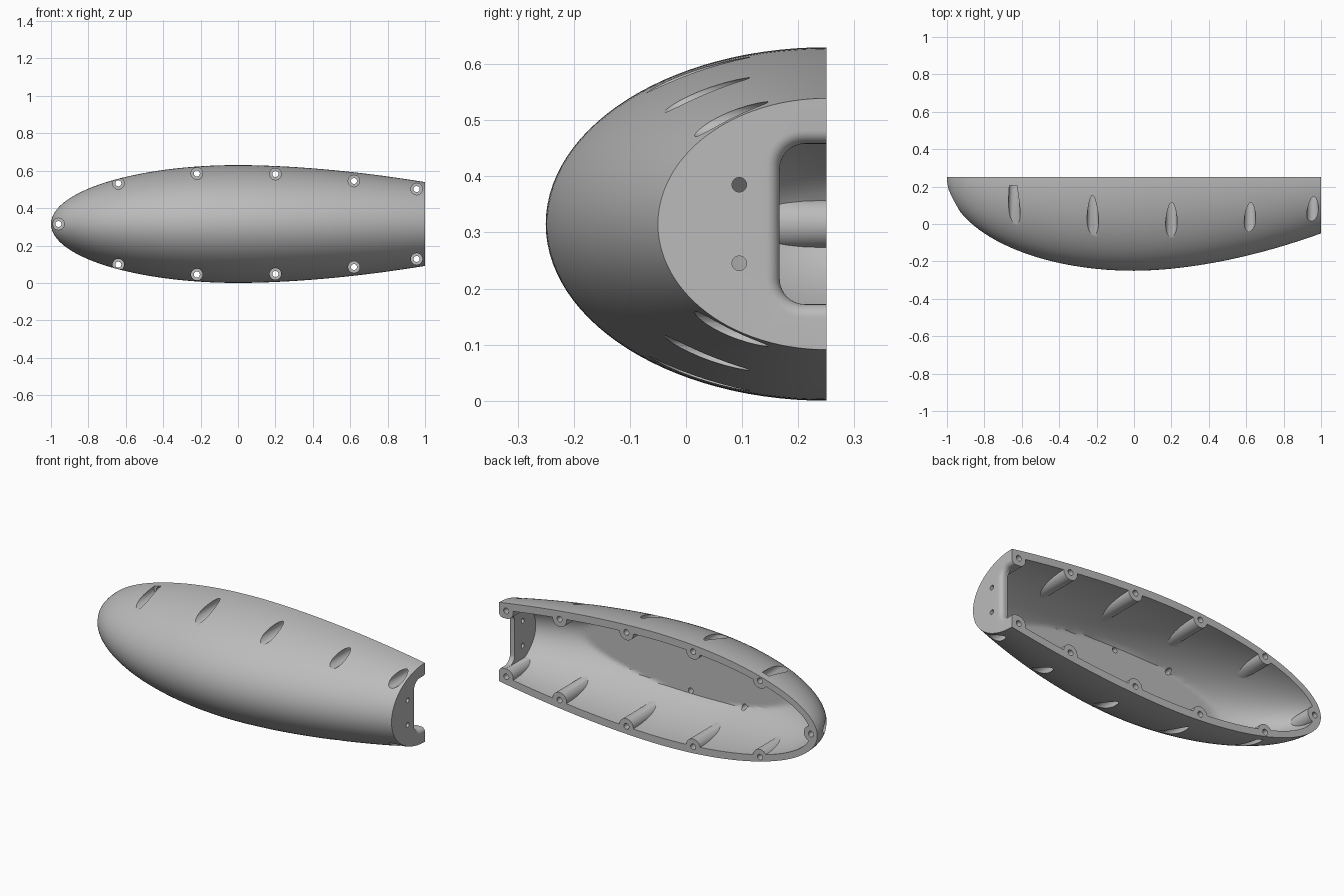
import bpy, bmesh, math
from mathutils import Vector

cube = bpy.data.objects.get("Cube")
if cube:
    bpy.data.objects.remove(cube, do_unlink=True)

RIM_Y, MID_Z = 0.25, 0.315
WALL, FLOOR_Y = 0.042, -0.10

grey = bpy.data.materials.new("light grey")
grey.use_nodes = True
grey.diffuse_color = (0.5, 0.5, 0.5, 1)
grey.node_tree.nodes["Principled BSDF"].inputs["Base Color"].default_value = (0.5, 0.5, 0.5, 1)


def loft(bm, rings):
    """Skin a list of equal-length closed rings and cap both ends."""
    loops = [[bm.verts.new(p) for p in ring] for ring in rings]
    n = len(loops[0])
    for a, b in zip(loops, loops[1:]):
        for i in range(n):
            j = (i + 1) % n
            bm.faces.new((a[i], a[j], b[j], b[i]))
    bm.faces.new(loops[0])
    bm.faces.new(loops[-1])


def make_object(name, ring_sets):
    bm = bmesh.new()
    for rings in ring_sets:
        loft(bm, rings)
    bmesh.ops.recalc_face_normals(bm, faces=bm.faces)
    mesh = bpy.data.meshes.new(name)
    bm.to_mesh(mesh)
    bm.free()
    mesh.materials.append(grey)
    ob = bpy.data.objects.new(name, mesh)
    bpy.context.collection.objects.link(ob)
    return ob


def cut(target, cutter):
    """Subtract the cutter from the target, then discard it."""
    mod = target.modifiers.new("cut", "BOOLEAN")
    mod.operation, mod.solver, mod.object = "DIFFERENCE", "EXACT", cutter
    bpy.context.view_layer.objects.active = target
    bpy.ops.object.modifier_apply(modifier=mod.name)
    bpy.data.objects.remove(cutter, do_unlink=True)


def section(x, inset=0.0):
    """Half height and depth of the hull at x."""
    if x < 0:
        k = math.sqrt(max(0, 1 - (x / (1 - inset)) ** 2))
        return (0.315 - inset) * k, (0.5 - inset) * k
    return 0.315 - inset - 0.091 * x ** 1.8, 0.5 - inset - 0.2 * x ** 1.8


def stations(start, end, n=32):
    nose = [start * math.cos(math.pi / 2 * (i + 0.12) / n) for i in range(n)]
    return nose + [end * i / n for i in range(n + 1)]


def half_ring(x, inset=0.0, lowest=-9, lift=0.0, n=56):
    a, b = section(x, inset)
    ring = []
    for i in range(n + 1):
        t = math.pi * i / n
        y = RIM_Y - b * math.sin(t)
        ring.append(Vector((x, max(y, lowest), MID_Z + a * math.cos(t))))
    if lift:
        ring.append(Vector((x, RIM_Y + lift, MID_Z - a)))
        ring.append(Vector((x, RIM_Y + lift, MID_Z + a)))
    return ring


def circle(center, r, axis, n=32):
    ring = []
    for i in range(n):
        t = 2 * math.pi * i / n
        u, v = r * math.cos(t), r * math.sin(t)
        ring.append(Vector(center) + Vector((u, 0, v) if axis == "y" else (0, u, v)))
    return ring


def rod(x, z, steps):
    """Stepped round bar along y; steps are (y, radius)."""
    return [circle((x, y, z), r, "y") for y, r in steps]


def notch_ring(x, grow, r=0.045, n=10):
    """Rounded opening in the end wall, running past the rim."""
    y0, half = 0.167 - grow, 0.143 + grow
    r += grow
    ring = [Vector((x, 0.4, MID_Z - half))]
    for side in (-1, 1):
        arc = []
        for i in range(n + 1):
            t = math.pi / 2 * i / n
            arc.append(Vector((x, y0 + r - r * math.sin(t),
                               MID_Z + side * (half - r + r * math.cos(t)))))
        ring += arc if side < 0 else arc[::-1]
    ring.append(Vector((x, 0.4, MID_Z + half)))
    return ring


# Screw positions around the rim, mirrored about the middle height
screws = [(-0.96, MID_Z)]
for x, dz in ((-0.64, 0.217), (-0.22, 0.27), (0.2, 0.267), (0.62, 0.23), (0.955, 0.187)):
    screws += [(x, MID_Z + dz), (x, MID_Z - dz)]

# Outer hull
hull = make_object("hull_shell", [[half_ring(x) for x in stations(-1, 1)]])

# Hollow with a flat floor, leaving round screw bosses standing
cavity = make_object("cavity_cutter", [[half_ring(x, WALL, FLOOR_Y, 0.1)
                                        for x in stations(-1 + WALL, 0.96)]])
bosses = make_object("boss_cutter", [rod(x, z, ((-0.5, 0.044), (0.5, 0.044)))
                                     for x, z in screws])
cut(cavity, bosses)
cut(hull, cavity)

# Counterbored screw holes
cut(hull, make_object("screw_cutter", [
    rod(x, z, ((-0.5, 0.031), (0.205, 0.031), (0.205, 0.016), (0.5, 0.016)))
    for x, z in screws]))

# Blind floor holes and end wall holes
holes = [rod(x, MID_Z + s * 0.155, ((-0.14, 0.015), (0.0, 0.015)))
         for x in (0.04, -0.3) for s in (-1, 1)]
holes += [[circle((x, 0.095, MID_Z + s * 0.07), 0.013, "x") for x in (0.9, 1.1)]
          for s in (-1, 1)]
cut(hull, make_object("hole_cutter", holes))

# Open notch in the end wall with a rounded outer lip
lip = 0.024
rings = [notch_ring(0.9, 0)]
for i in range(9):
    t = math.pi / 2 * i / 8
    rings.append(notch_ring(1 - lip + lip * math.sin(t), lip * (1 - math.cos(t))))
rings.append(notch_ring(1.05, lip))
cut(hull, make_object("notch_cutter", [rings]))

# Smooth shading with crisp edges
bpy.ops.object.select_all(action="DESELECT")
hull.select_set(True)
bpy.context.view_layer.objects.active = hull
bpy.ops.object.shade_smooth_by_angle(angle=math.radians(30))
